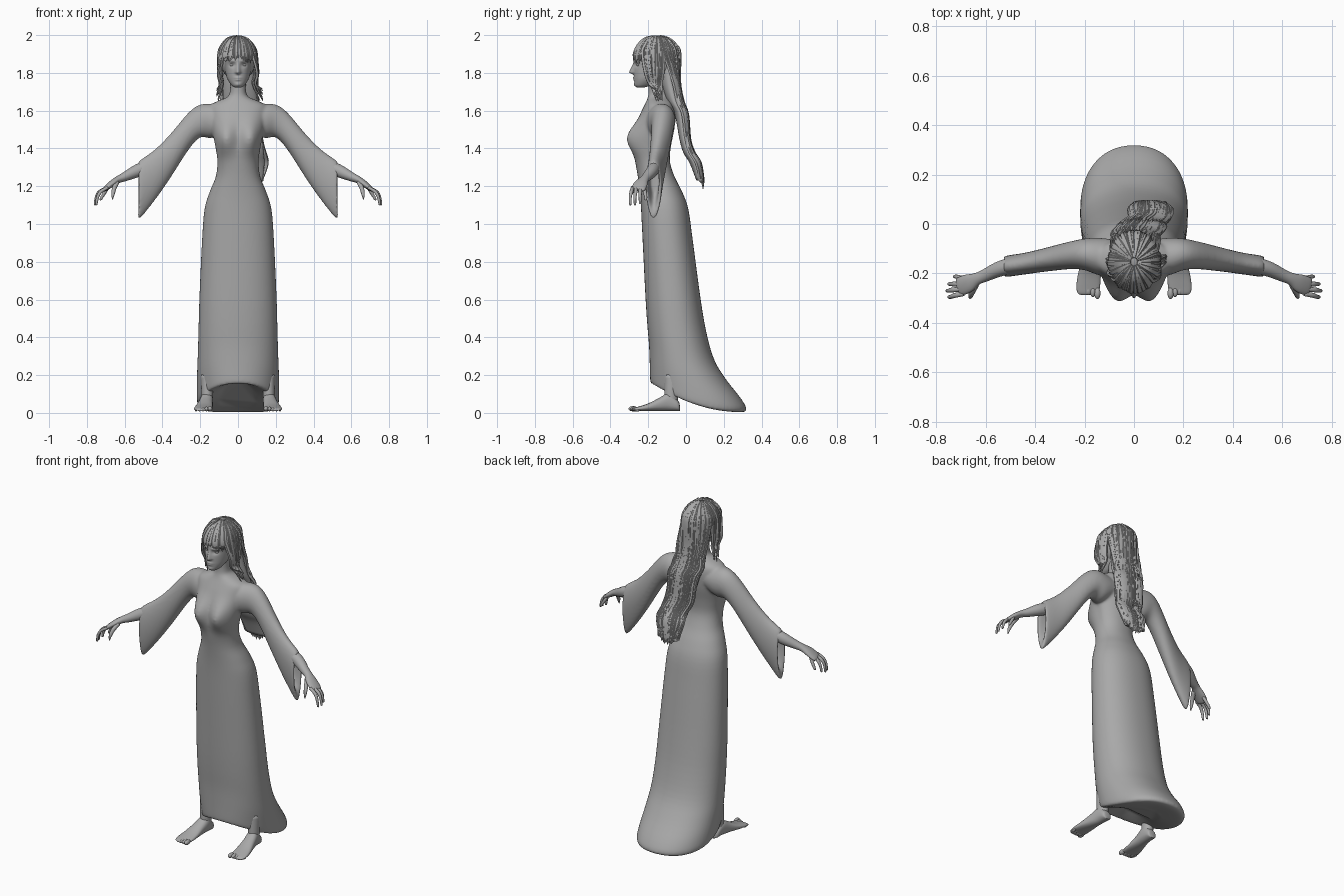
import bpy, bmesh, math, random
from mathutils import Vector, Matrix

random.seed(4)
if "Cube" in bpy.data.objects:
    bpy.data.objects.remove(bpy.data.objects["Cube"])

grey = bpy.data.materials.new("plain grey")
grey.use_nodes = True
grey.diffuse_color = (0.4, 0.4, 0.4, 1)
grey.node_tree.nodes["Principled BSDF"].inputs["Base Color"].default_value = (0.4, 0.4, 0.4, 1)


def spline(rows, steps):
    """Catmull-Rom through rows of any width."""
    out = []
    for i in range(len(rows) - 1):
        p = [rows[max(0, min(len(rows) - 1, i + k))] for k in (-1, 0, 1, 2)]
        for j in range(steps):
            t = j / steps
            out.append([0.5 * (2 * b + (c - a) * t + (2 * a - 5 * b + 4 * c - d) * t * t
                               + (3 * b - a - 3 * c + d) * t ** 3) for a, b, c, d in zip(*p)])
    return out + [list(rows[-1])]


def skin(bm, rings):
    """Bridge point rings and cap both ends."""
    vs = [[bm.verts.new(p) for p in ring] for ring in rings]
    n = len(vs[0])
    for a, b in zip(vs, vs[1:]):
        for i in range(n):
            bm.faces.new((a[i], a[(i + 1) % n], b[(i + 1) % n], b[i]))
    bm.faces.new(vs[0])
    bm.faces.new(vs[-1])


def angles(n):
    return [2 * math.pi * i / n for i in range(n)]


def power(v, e):
    return math.copysign(abs(v) ** (2 / e), v)


def level_ring(row, n, e=2.0):
    """Row: front height, back height, half width, front y, back y, centre x."""
    zf, zb, hw, yf, yb, cx = row
    ring = []
    for a in angles(n):
        s = power(math.sin(a), e)
        drop = max(0, (1 - s) / 2) ** 2
        ring.append(Vector((cx + hw * power(math.cos(a), e), (yf + yb) / 2 + (yb - yf) / 2 * s,
                            zb + (zf - zb) * drop)))
    return ring


def tube(bm, rows, normal, n=10, steps=4):
    """Row: x, y, z, half width, half thickness."""
    pts = spline(rows, steps)
    rings = []
    for i, p in enumerate(pts):
        tangent = Vector(pts[min(i + 1, len(pts) - 1)][:3]) - Vector(pts[max(i - 1, 0)][:3])
        side = tangent.cross(normal).normalized()
        up = side.cross(tangent).normalized()
        rings.append([Vector(p[:3]) + side * max(p[3], .001) * math.cos(a)
                      + up * max(p[4], .001) * math.sin(a) for a in angles(n)])
    skin(bm, rings)


def ball(bm, centre, radii):
    m = Matrix.Translation(centre) @ Matrix.Diagonal((*radii, 1))
    bmesh.ops.create_uvsphere(bm, u_segments=24, v_segments=14, radius=1, matrix=m)


def finish(name, bm, sharp=180):
    bmesh.ops.recalc_face_normals(bm, faces=bm.faces)
    mesh = bpy.data.meshes.new(name)
    bm.to_mesh(mesh)
    bm.free()
    mesh.materials.append(grey)
    for f in mesh.polygons:
        f.use_smooth = True
    if sharp < 180:
        mesh.set_sharp_from_angle(angle=math.radians(sharp))
    ob = bpy.data.objects.new(name, mesh)
    bpy.context.collection.objects.link(ob)
    return ob


def bump(x, z, cx, cz, wx, wz):
    return math.exp(-((abs(x) - cx) / wx) ** 2 - ((z - cz) / wz) ** 2)


# Dress: trailing skirt, bodice and neck in one loft
gown = [(.165, .03, .1, -.08, .18), (.155, .004, .2, -.175, .287), (.16, .018, .215, -.187, .32),
        (.185, .075, .218, -.19, .292), (.26, .18, .217, -.192, .21), (.36, .285, .213, -.196, .148),
        (.48, .43, .209, -.206, .107), (.62, .62, .204, -.215, .075), (.92, .92, .19, -.23, .035),
        (1.08, 1.08, .177, -.238, .012), (1.17, 1.17, .15, -.245, -.02), (1.25, 1.25, .118, -.255, -.06),
        (1.33, 1.33, .109, -.268, -.085), (1.41, 1.41, .12, -.277, -.08), (1.5, 1.5, .138, -.268, -.062),
        (1.58, 1.58, .152, -.242, -.055), (1.625, 1.625, .15, -.222, -.062), (1.65, 1.65, .11, -.21, -.075),
        (1.672, 1.672, .058, -.202, -.092), (1.7, 1.7, .043, -.198, -.1), (1.77, 1.77, .042, -.2, -.1)]
bm = bmesh.new()
skin(bm, [level_ring(r, 64, 2.2) for r in spline([(*g, 0) for g in gown], 4)])
for v in bm.verts:
    if v.co.y < -.15:
        v.co.y -= .05 * bump(v.co.x, v.co.z, .07, 1.455, .055, .08)

# Flared sleeves with recessed cuffs: x, top, bottom, centre y, half depth
sleeve = [(.07, 1.62, 1.49, -.14, .075), (.14, 1.636, 1.455, -.132, .076), (.2, 1.632, 1.458, -.123, .064),
          (.26, 1.592, 1.395, -.127, .056), (.36, 1.475, 1.24, -.145, .05), (.44, 1.395, 1.125, -.16, .048),
          (.522, 1.335, 1.026, -.172, .048), (.52, 1.315, 1.08, -.172, .032), (.46, 1.32, 1.16, -.165, .028)]
for s in (1, -1):
    rings = []
    for x, top, low, yc, ry in spline(sleeve, 4):
        taper = min(1, max(0, (x - .3) / .2)) * .25
        rings.append([Vector((s * x, yc + ry * math.cos(a) * (1 - taper * (1 - math.sin(a)) / 2),
                              (top + low) / 2 + (top - low) / 2 * math.sin(a))) for a in angles(32)])
    skin(bm, rings)
dress = finish("dress", bm)
blend = dress.modifiers.new("blend", "REMESH")
blend.mode, blend.voxel_size, blend.use_smooth_shade = "VOXEL", .0065, True
soften = dress.modifiers.new("soften", "SMOOTH")
soften.factor, soften.iterations = .5, 14

# Head with nose, sockets, lips and brow pushed out of the loft
skull = [(1.722, .016, -.258, -.225), (1.735, .035, -.27, -.18), (1.765, .055, -.274, -.13),
         (1.8, .066, -.276, -.08), (1.84, .071, -.275, -.06), (1.88, .073, -.276, -.05),
         (1.93, .066, -.255, -.06), (1.97, .035, -.2, -.1)]
bm = bmesh.new()
skin(bm, [level_ring(r, 96, 2.15) for r in spline([(z, z, w, f, b, 0) for z, w, f, b in skull], 9)])
for v in bm.verts:
    x, y, z = v.co
    if y < -.19:
        bridge = max(0, min(1, (1.86 - z) / .055)) if z > 1.803 else math.exp(-((z - 1.803) / .009) ** 2)
        v.co.y += (-.025 * bridge * math.exp(-(x / (.007 + .006 * bridge)) ** 2)
                   + .01 * bump(x, z, .03, 1.842, .016, .012)
                   - .006 * bump(x, z, 0, 1.774, .018, .005) - .006 * bump(x, z, 0, 1.763, .015, .005)
                   - .004 * bump(x, z, .03, 1.863, .02, .006) - .005 * bump(x, z, 0, 1.738, .015, .01))
finish("head", bm)
bm = bmesh.new()
for s in (1, -1):
    ball(bm, (s * .03, -.25, 1.842), (.014, .011, .008))
finish("eyes", bm)

# Forearms, hands and fingers
fingers = [(.75, -.295, 1.1), (.757, -.27, 1.1), (.75, -.243, 1.108), (.727, -.213, 1.125)]
for s, label in ((1, "left"), (-1, "right")):
    up = Vector((s * .5, 0, 1))
    arm = [(.44, -.16, 1.32, .032, .034), (.53, -.177, 1.283, .032, .034), (.6, -.207, 1.25, .026, .024),
           (.635, -.222, 1.235, .025, .019), (.67, -.24, 1.212, .037, .017), (.705, -.253, 1.185, .037, .012),
           (.713, -.256, 1.178, .025, .006)]
    bm = bmesh.new()
    tube(bm, [(s * r[0], *r[1:]) for r in arm], up, 20)
    for i, (x, y, z) in enumerate(fingers):
        by = -.283 + i * .02
        tube(bm, [(s * .69, by, 1.193, .009, .009), (s * (x - .025), (by + y) / 2, 1.172, .01, .009),
                  (s * (x - .007), y, 1.143, .008, .008), (s * x, y, z + .004, .006, .006),
                  (s * x, y, z, .001, .001)], up)
    tube(bm, [(s * .64, -.245, 1.22, .014, .012), (s * .655, -.275, 1.19, .012, .012),
              (s * .662, -.293, 1.158, .009, .009), (s * .664, -.3, 1.13, .002, .002)], up)
    finish(label + "_forearm_and_hand", bm)

# Bare feet: y, centre x, half width, top height
sole = [(-.033, .162, .012, .04), (-.042, .163, .028, .065), (-.09, .165, .034, .105), (-.14, .172, .038, .08),
        (-.2, .18, .046, .05), (-.25, .185, .048, .034), (-.278, .186, .043, .026), (-.287, .186, .03, .02)]
for s, label in ((1, "left"), (-1, "right")):
    bm = bmesh.new()
    skin(bm, [[Vector((s * (cx + w * math.cos(a)), y, .01 + (top - .01) * (.5 + .5 * power(math.sin(a), 2.6))))
               for a in angles(24)] for y, cx, w, top in spline(sole, 4)])
    tube(bm, [(s * .163, -.08, .04, .03, .036), (s * .163, -.078, .1, .031, .037),
              (s * .16, -.072, .2, .036, .042)], Vector((0, 1, 0)), 18)
    for i in range(5):
        r = .014 - .0015 * i
        ball(bm, (s * (.148 + .0185 * i), -.28 + .006 * i, .008 + r), (r * .9, .024 - .002 * i, r))
    finish(label + "_foot", bm)

# Hair underlayer
bm = bmesh.new()
ball(bm, (0, -.137, 1.872), (.094, .103, .118))
fall = [(1.86, .082, -.14, -.05, 0), (1.75, .085, -.13, -.04, .005), (1.65, .092, -.1, -.022, .012),
        (1.58, .092, -.06, .002, .02), (1.45, .084, -.035, .013, .045), (1.38, .08, -.015, .035, .055),
        (1.32, .078, .02, .07, .062), (1.23, .06, .055, .083, .07)]
skin(bm, [level_ring((z, z, *r), 32) for z, *r in spline(fall, 4)])
finish("hair_underlayer", bm)

# Hair locks: fringe, side locks and the long fall
crown = Vector((0, -.153, 1.868))
bm = bmesh.new()


def lock(phi):
    grow = random.uniform(.97, 1.04)
    size = random.uniform(.75, 1.25)
    a, s = abs(phi), math.copysign(1, phi)
    out = Vector((math.sin(phi), -math.cos(phi), .25))

    def scalp(deg):
        t = math.radians(deg)
        return crown + grow * Vector((.101 * math.sin(t) * out.x, .122 * math.sin(t) * out.y, .125 * math.cos(t)))

    pts = [scalp(d) for d in (8, 30, 52, 74)]
    if a < .8:
        pts.append(scalp(random.uniform(82, 90) + 12 * a))
    elif a < 1.9:
        y = pts[-1].y
        sway = random.uniform(-.008, .008)
        end = random.uniform(1.65, 1.72)
        spread = .125 if s > 0 else .108
        pts += [Vector((s * (.098 + sway), y * .8 - .03, 1.8)), Vector((s * (.088 + sway), y * .5 - .075, 1.74)),
                Vector((s * (spread + sway), y * .3 - .09, end))]
    else:
        u = math.sin(phi) / math.sin(1.9)
        cut = random.uniform(-.01, .04) + .05 * u * u
        wave = random.uniform(0, 2)
        for z, w, yf, yb, cx in fall[1:]:
            k = math.sqrt(max(0, 1 - .9 * u * u))
            x = cx + u * w * 1.05 + .011 * math.sin(z * 28 + wave)
            pts.append(Vector((x, (yf + yb) / 2 + (yb - yf) / 2 * k + .006 * grow, z)))
        pts.append(Vector((cx + u * .06, .09, 1.19 + cut)))
    last = len(pts) - 1
    rows = []
    for i, p in enumerate(pts):
        w = size * (.004 if i == 0 else .002 if i == last else .0105)
        rows.append((*p, w, w * .75))
    tube(bm, rows, out, 5, 4)


for i in range(76):
    lock(-math.pi + 2 * math.pi * (i + .5) / 76)
for i in range(44):
    lock(math.pi + random.uniform(-1.2, 1.2) if i % 2 else random.choice((-1, 1)) * random.uniform(1.9, 3.1))
finish("hair_locks", bm, 40)
